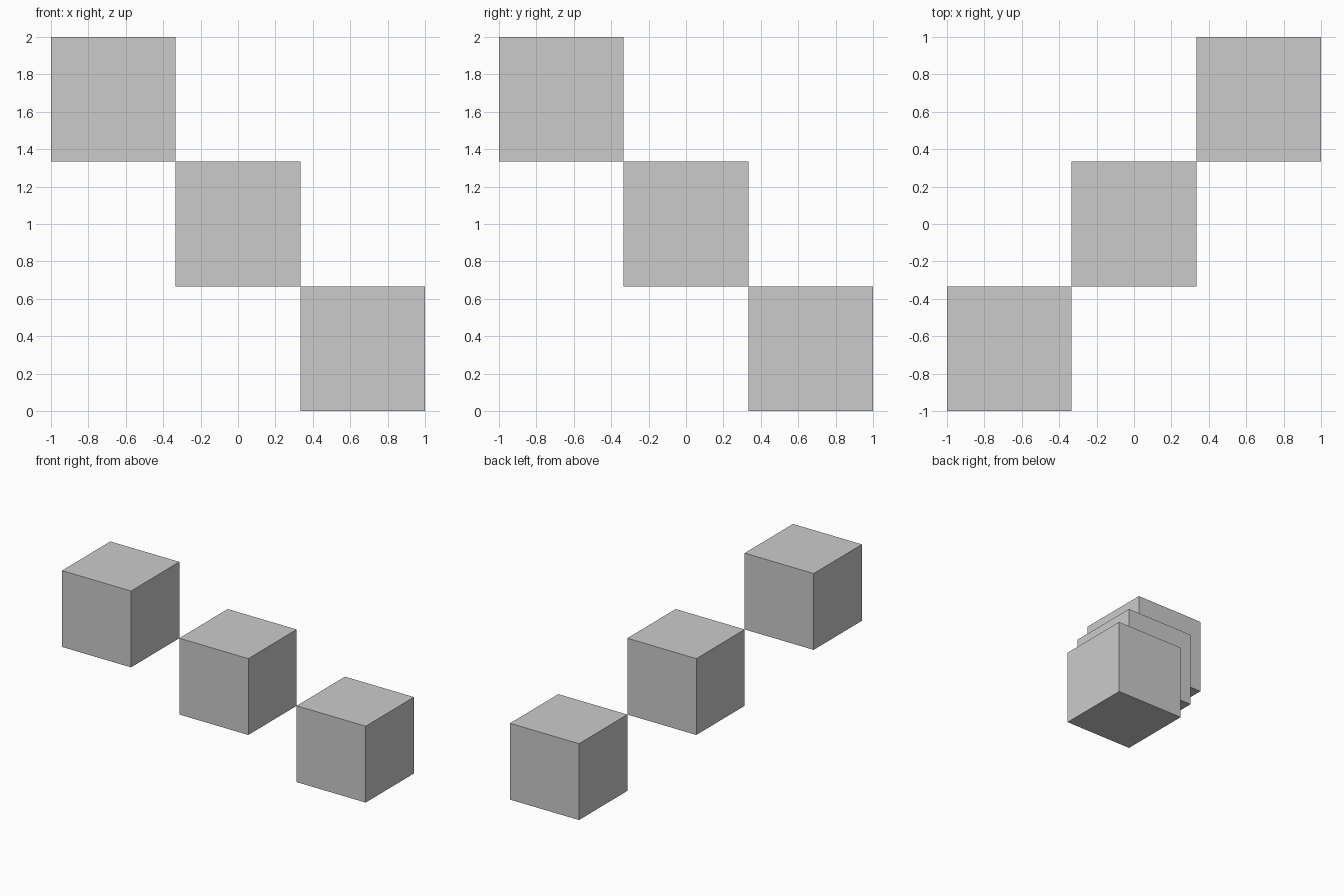
import bpy

if "Cube" in bpy.data.objects:
    bpy.data.objects.remove(bpy.data.objects["Cube"])

SIZE = 2 / 3

# Three cubes touching corner to corner, descending along the diagonal
for i, name in enumerate(("upper_cube", "middle_cube", "lower_cube")):
    offset = (i - 1) * SIZE
    bpy.ops.mesh.primitive_cube_add(size=SIZE, location=(offset, offset, 1 - offset))
    bpy.context.object.name = name
